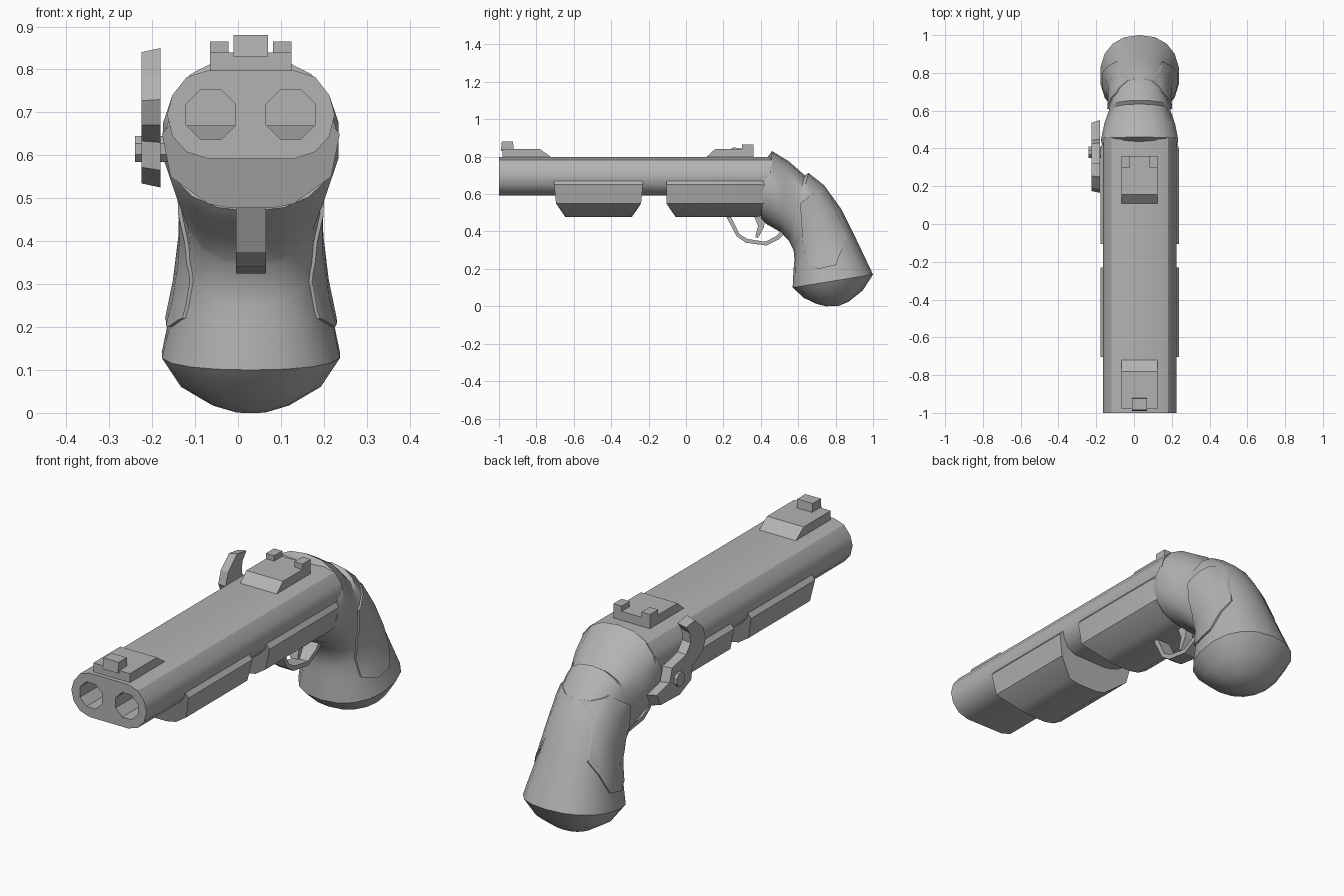
import bpy, bmesh, math

if "Cube" in bpy.data.objects:
    bpy.data.objects.remove(bpy.data.objects["Cube"])

CX = 0.03  # centre plane of the gun body
metal = bpy.data.materials.new("plain grey")
metal.diffuse_color = (0.45, 0.45, 0.45, 1)
metal.use_nodes = True
metal.node_tree.nodes["Principled BSDF"].inputs["Base Color"].default_value = metal.diffuse_color


def finish(name, bm, smooth=None):
    bmesh.ops.recalc_face_normals(bm, faces=bm.faces[:])
    me = bpy.data.meshes.new(name)
    bm.to_mesh(me)
    bm.free()
    me.materials.append(metal)
    ob = bpy.data.objects.new(name, me)
    bpy.context.collection.objects.link(ob)
    if smooth:
        smooth_by(ob, smooth)
    return ob


def smooth_by(ob, deg):
    bpy.ops.object.select_all(action='DESELECT')
    ob.select_set(True)
    bpy.context.view_layer.objects.active = ob
    bpy.ops.object.shade_smooth_by_angle(angle=math.radians(deg))


def loft(name, rings, smooth=None):
    """Skin closed rings of points and cap both ends."""
    bm = bmesh.new()
    vs = [[bm.verts.new(p) for p in r] for r in rings]
    n = len(vs[0])
    for a, b in zip(vs, vs[1:]):
        for i in range(n):
            j = (i + 1) % n
            bm.faces.new((a[i], a[j], b[j], b[i]))
    bm.faces.new(vs[0])
    bm.faces.new(vs[-1])
    return finish(name, bm, smooth)


def prism(name, yz, x0, x1, scale0=1.0):
    """Side outline extruded across x; the x0 side may be scaled down."""
    cy = sum(p[0] for p in yz) / len(yz)
    cz = sum(p[1] for p in yz) / len(yz)
    small = [(x0, cy + (y - cy) * scale0, cz + (z - cz) * scale0) for y, z in yz]
    return loft(name, [small, [(x1, y, z) for y, z in yz]])


def boolean(ob, other, op):
    m = ob.modifiers.new("cut", 'BOOLEAN')
    m.operation, m.solver, m.object = op, 'EXACT', other
    bpy.context.view_layer.objects.active = ob
    bpy.ops.object.modifier_apply(modifier=m.name)
    bpy.data.objects.remove(other)


def mirror_profile(half):
    """Mirror (x, z) points about the centre plane into a closed loop."""
    return [(CX + x, z) for x, z in half] + [(CX - x, z) for x, z in reversed(half)]


def octagon(x, y, z, r):
    return [(x + r * math.cos(math.radians(22.5 + 45 * i)), y,
             z + r * math.sin(math.radians(22.5 + 45 * i))) for i in range(8)]


# Double barrel block with two octagonal bores
prof = mirror_profile([(.10, .798), (.15, .782), (.183, .74), (.195, .695),
                       (.183, .645), (.15, .608), (.10, .592)])
barrel = loft("barrel_block", [[(x, y, z) for x, z in prof] for y in (-1, .46)])
for x in (-.063, .123):
    bore = loft("bore_cutter", [octagon(x, y, .695, .0625) for y in (-1.1, -.55)])
    boolean(barrel, bore, 'DIFFERENCE')
smooth_by(barrel, 32)

# Sights: sloped bases, front post and rear ears
prism("front_sight_base", [(-.98, .79), (-.98, .84), (-.78, .84), (-.71, .79)], -.065, .125)
prism("front_sight_post", [(-.99, .83), (-.985, .88), (-.925, .88), (-.92, .83)], -.01, .07)
prism("rear_sight_base", [(.10, .79), (.155, .84), (.36, .84), (.36, .79)], -.065, .125)
for x0, x1 in ((-.065, -.022), (.082, .125)):
    prism("rear_sight_ear", [(.30, .83), (.30, .865), (.36, .865), (.36, .83)], x0, x1)

# Forend and receiver share one U-shaped section with slanted ends
U = mirror_profile([(.19, .67), (.207, .65), (.187, .55), (.10, .487), (.05, .477)])


def slant(top, mid, low):
    return [(x, top if z > .6 else mid if z > .5 else low, z) for x, z in U]


loft("forend", [slant(-.705, -.695, -.645), slant(-.23, -.24, -.29)], 32)
tail = [(CX + (x - CX) * .78, .54, .62 + (z - .62) * .8) for x, z in U]
loft("receiver", [slant(-.105, -.105, -.055), slant(.40, .40, .37), tail], 32)

# Grip: elliptical sections given as top point, bottom point, half width
SECTIONS = [(.43, .79, .40, .47, .200), (.46, .83, .43, .44, .207),
            (.55, .775, .50, .40, .190), (.635, .70, .55, .35, .165),
            (.655, .713, .555, .34, .165), (.74, .645, .575, .30, .160),
            (.83, .52, .58, .25, .162), (.90, .38, .575, .20, .175),
            (1.0, .17, .57, .10, .210)]
CAP = [(1.0, .17, .57, .10, .210), (.945, .085, .63, .045, .165),
       (.87, .025, .70, .012, .09), (.82, .003, .75, 0, .035)]


def oval(s, grow=0.0, n=18):
    ty, tz, by, bz, w = s
    pts = []
    for i in range(n):
        a = 2 * math.pi * i / n
        c, d = [math.copysign(abs(t) ** .88, t) for t in (math.cos(a), math.sin(a))]
        pts.append((CX + (w + grow) * d, (ty + by) / 2 + (ty - by) / 2 * c,
                    (tz + bz) / 2 + (tz - bz) / 2 * c))
    return pts


loft("grip", [oval(s) for s in SECTIONS], 35)
loft("butt_cap", [oval(s) for s in CAP], 35)

# Slightly raised side panels following the grip surface
panels = loft("grip_side_panels", [oval(s, .009) for s in SECTIONS])
outline = prism("panel_cutter", [(.61, .55), (.70, .62), (.77, .60), (.86, .37),
                                 (.80, .22), (.71, .20), (.645, .22), (.625, .33)], -.4, .4)
boolean(panels, outline, 'INTERSECT')
smooth_by(panels, 35)

# Trigger and guard
prism("trigger_guard", [(.21, .49), (.27, .375), (.32, .34), (.43, .325), (.50, .36),
                        (.55, .41), (.52, .42), (.485, .377), (.425, .345),
                        (.327, .36), (.285, .387), (.235, .49)], -.005, .065)
prism("trigger", [(.36, .49), (.43, .49), (.415, .42), (.385, .365),
                  (.37, .37), (.385, .43)], .01, .05)

# Side lever with hooked top, and its pivot pin
prism("side_lever", [(.32, .84), (.25, .85), (.185, .79), (.165, .73), (.19, .67), (.27, .63),
                     (.28, .565), (.37, .525), (.52, .53), (.55, .59), (.45, .615),
                     (.43, .68), (.32, .705), (.285, .75), (.29, .80)], -.225, -.18, .94)
pin = [(y, z) for y, _, z in octagon(.38, 0, .615, .033)]
prism("lever_pin", pin, -.24, -.14)
